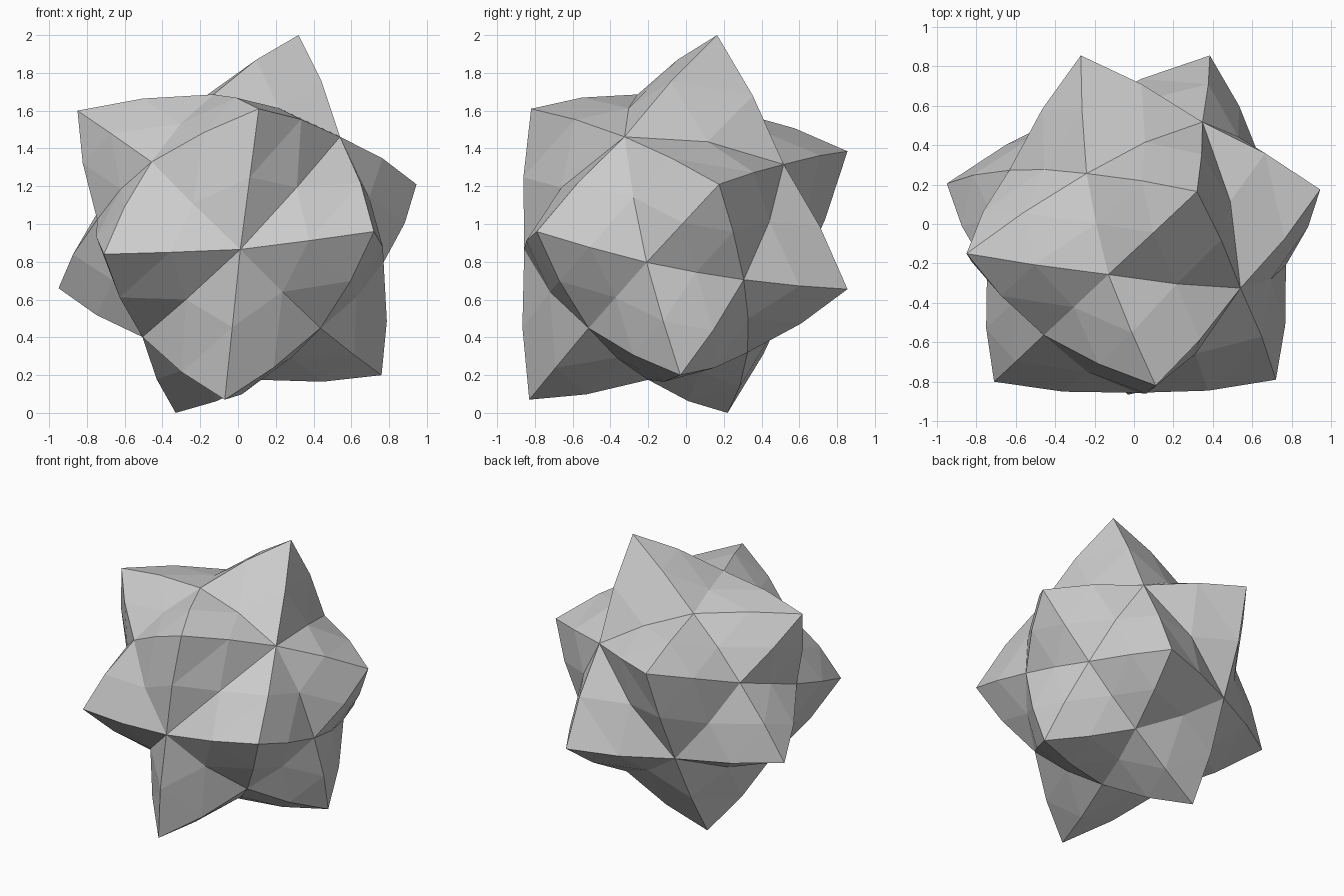
import bpy, bmesh
from mathutils import Vector

if "Cube" in bpy.data.objects:
    bpy.data.objects.remove(bpy.data.objects["Cube"])

C = Vector((0.015, -0.08, 0.94))   # body centre
DIP_R = 0.78                       # radius of the dips between spikes

# Spike tips: two poles, and two rings of five (same order, side by side)
pole_a = Vector((-0.85, -0.15, 1.60))
pole_b = Vector((0.76, -0.03, 0.20))
ring_a = [Vector(p) for p in ((0.11, -0.82, 1.61), (0.32, 0.165, 2.0), (-0.27, 0.855, 1.385),
                              (-0.95, 0.205, 0.66), (-0.71, -0.80, 0.84))]
ring_b = [Vector(p) for p in ((0.72, -0.79, 0.96), (0.945, 0.175, 1.21), (0.385, 0.855, 0.655),
                              (-0.33, 0.22, 0.0), (-0.07, -0.83, 0.07))]


def dip(*tips):
    """Inner corner shared by neighbouring spikes."""
    mean = sum(tips, Vector()) / len(tips)
    return C + (mean - C).normalized() * DIP_R


bm = bmesh.new()
cache = {}


def vert(p):
    key = tuple(round(c, 5) for c in p)
    if key not in cache:
        cache[key] = bm.verts.new(p)
    return cache[key]


def valley_mid(f, g):
    """Valley midpoints bulge halfway out to the dip sphere."""
    m = (f + g) / 2 - C
    return C + m.normalized() * (m.length + DIP_R) / 2


def ridge_mid(tip, f):
    return C + ((tip + f) / 2 - C) * 1.03


def flank(tip, f, g):
    """One side of a spike, split into four facets."""
    v, a, b = valley_mid(f, g), ridge_mid(tip, f), ridge_mid(tip, g)
    for tri in ((tip, a, b), (a, f, v), (b, v, g), (a, v, b)):
        bm.faces.new([vert(p) for p in tri])


def valley(s, t, f, g):
    flank(s, f, g)
    flank(t, g, f)


# Dips: triangles round each pole, four-way dips round the waist
n = 5
tri_a = [dip(pole_a, ring_a[i], ring_a[(i + 1) % n]) for i in range(n)]
tri_b = [dip(pole_b, ring_b[i], ring_b[(i + 1) % n]) for i in range(n)]
waist = [dip(ring_a[i], ring_a[(i + 1) % n], ring_b[i], ring_b[(i + 1) % n]) for i in range(n)]

# Valleys between every pair of neighbouring spikes
for i in range(n):
    j = (i + 1) % n
    valley(pole_a, ring_a[i], tri_a[i - 1], tri_a[i])
    valley(pole_b, ring_b[i], tri_b[i - 1], tri_b[i])
    valley(ring_a[i], ring_a[j], tri_a[i], waist[i])
    valley(ring_b[i], ring_b[j], tri_b[i], waist[i])
    valley(ring_a[i], ring_b[i], waist[i - 1], waist[i])

bmesh.ops.recalc_face_normals(bm, faces=bm.faces)
mesh = bpy.data.meshes.new("spiky_star")
bm.to_mesh(mesh)
bm.free()
bpy.context.collection.objects.link(bpy.data.objects.new("spiky_star", mesh))
